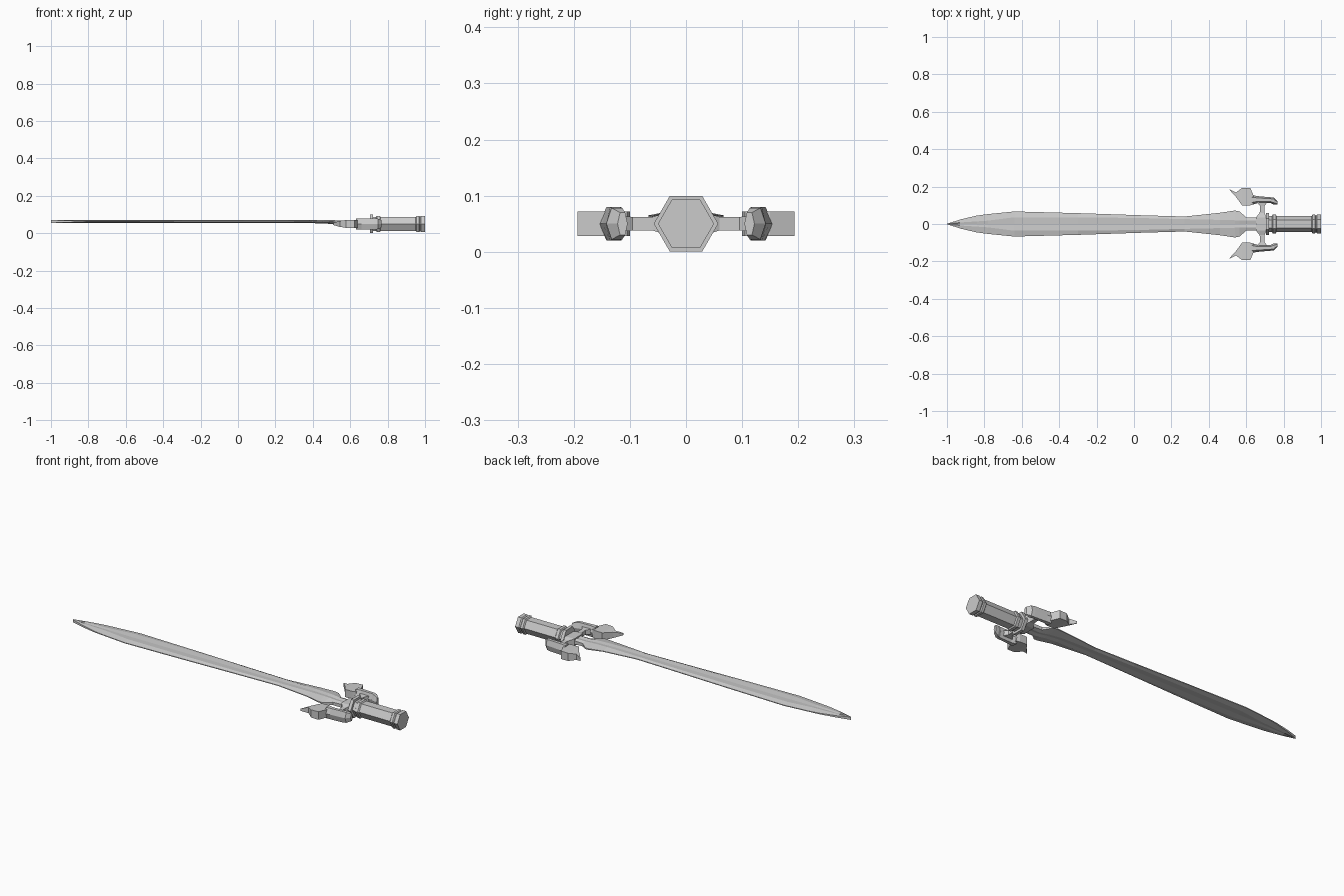
import bpy, bmesh, math

if "Cube" in bpy.data.objects:
    bpy.data.objects.remove(bpy.data.objects["Cube"])


def make_object(name, bm):
    bmesh.ops.recalc_face_normals(bm, faces=bm.faces)
    mesh = bpy.data.meshes.new(name)
    bm.to_mesh(mesh)
    bm.free()
    ob = bpy.data.objects.new(name, mesh)
    bpy.context.collection.objects.link(ob)
    return ob


def loft(name, rings):
    """Skin a list of equally sized closed rings and cap both ends."""
    bm = bmesh.new()
    loops = [[bm.verts.new(p) for p in ring] for ring in rings]
    n = len(loops[0])
    for a, b in zip(loops, loops[1:]):
        for i in range(n):
            j = (i + 1) % n
            bm.faces.new((a[i], a[j], b[j], b[i]))
    bm.faces.new(loops[0])
    bm.faces.new(loops[-1])
    return make_object(name, bm)


def mirror_y(ob):
    bpy.context.view_layer.objects.active = ob
    mod = ob.modifiers.new("mirror", 'MIRROR')
    mod.use_axis = (False, True, False)
    return ob


# Hexagonal grip with collars and pommel: (x, radius)
grip = [(.705, .0575), (.722, .0575), (.722, .043), (.738, .043),
        (.742, .05), (.758, .05), (.763, .043), (.95, .043),
        (.955, .05), (.968, .05), (.973, .045), (.979, .05), (1, .05)]
loft("grip", [[(x, r * math.cos(k * math.pi / 3), .05 + r * math.sin(k * math.pi / 3))
               for k in range(6)] for x, r in grip])

# Blade: (x, half width, ridge offset, centre z, edge half thickness, ridge half thickness)
blade = [(-1, .001, .0005, .063, .008, .008),
         (-.93, .024, .008, .063, .005, .008),
         (-.84, .045, .014, .063, .003, .008),
         (-.78, .053, .018, .063, .002, .008),
         (-.64, .067, .036, .063, .002, .008),
         (-.3, .058, .036, .063, .002, .008),
         (.03, .047, .032, .063, .002, .008),
         (.27, .040, .026, .063, .002, .008),
         (.46, .060, .022, .062, .002, .009),
         (.54, .072, .020, .057, .003, .012),
         (.565, .067, .020, .054, .004, .014),
         (.60, .035, .018, .05, .008, .015),
         (.68, .033, .018, .05, .010, .015)]


def blade_ring(x, w, f, z, e, t):
    half = [(w, e), (f, t), (0, t * .75), (-f, t), (-w, e)]
    return ([(x, y, z + h) for y, h in half] +
            [(x, y, z - h) for y, h in reversed(half)])


loft("blade", [blade_ring(*s) for s in blade])

# Crossbar joining the two guard arms: (y, x min, x max, half height)
bar = [(-.12, .65, .715, .015), (-.095, .675, .697, .012),
       (-.06, .672, .697, .012), (-.035, .652, .71, .02)]
bar += [(-y, a, b, h) for y, a, b, h in reversed(bar)]
loft("crossbar", [[(a, y, .05 - h), (b, y, .05 - h), (b, y, .05 + h), (a, y, .05 + h)]
                  for y, a, b, h in bar])


def arm_ring(x, lo, hi, h):
    d = hi - lo
    return [(x, lo, .05), (x, lo + .25 * d, .05 + h), (x, lo + .75 * d, .05 + h),
            (x, hi, .05), (x, lo + .75 * d, .05 - h), (x, lo + .25 * d, .05 - h)]


def slab_ring(x, lo, hi, h):
    return [(x, lo, .05 - h), (x, hi, .05 - h), (x, hi, .05 + h), (x, lo, .05 + h)]


# Guard arm body with inward hook: (x, inner y, outer y, half height)
arm = [(.632, .102, .155, .03), (.66, .112, .149, .03),
       (.73, .112, .143, .03), (.748, .104, .142, .028), (.767, .104, .122, .02)]
mirror_y(loft("guard_arm", [arm_ring(*s) for s in arm]))

# Forward prong flaring outward behind its tip
prong = [(.51, .183, .186, .006), (.545, .145, .168, .016),
         (.578, .10, .193, .021), (.622, .10, .193, .022), (.64, .105, .15, .022)]
mirror_y(loft("guard_prong", [slab_ring(*s) for s in prong]))
